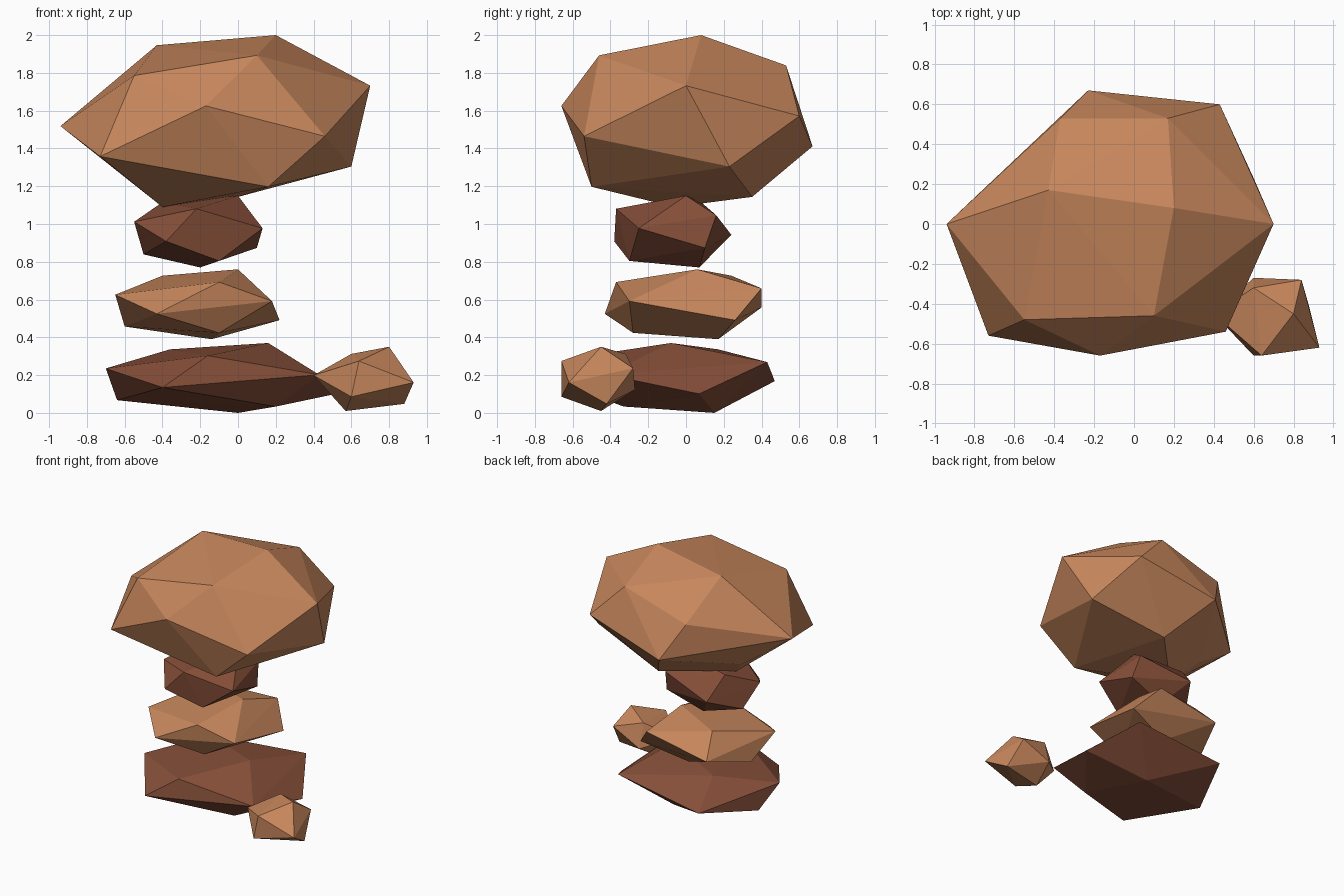
import bpy
import bmesh
import math

default_cube = bpy.data.objects.get("Cube")
if default_cube:
    bpy.data.objects.remove(default_cube, do_unlink=True)


def make_material(name, colour):
    material = bpy.data.materials.new(name)
    material.use_nodes = True
    material.diffuse_color = colour
    shader = next(node for node in material.node_tree.nodes
                  if node.type == "BSDF_PRINCIPLED")
    shader.inputs["Base Color"].default_value = colour
    shader.inputs["Roughness"].default_value = 0.9
    return material


def make_rock(name, material, bottom, top, corners):
    """Faceted convex rock whose corners climb in even steps, bottom to top."""
    bm = bmesh.new()
    step = (top - bottom) / (len(corners) - 1)
    for level, (x, y) in enumerate(corners):
        bm.verts.new((x, y, bottom + level * step))
    bmesh.ops.convex_hull(bm, input=bm.verts[:])

    # Drop corners swallowed by the hull
    swallowed = [vert for vert in bm.verts if not vert.link_faces]
    bmesh.ops.delete(bm, geom=swallowed, context="VERTS")

    # Join neighbouring facets that are nearly level with each other
    bmesh.ops.dissolve_limit(bm, angle_limit=math.radians(1),
                             verts=bm.verts[:], edges=bm.edges[:])
    bmesh.ops.recalc_face_normals(bm, faces=bm.faces[:])

    mesh = bpy.data.meshes.new(name)
    bm.to_mesh(mesh)
    bm.free()
    mesh.materials.append(material)
    rock = bpy.data.objects.new(name, mesh)
    bpy.context.scene.collection.objects.link(rock)


sandstone = make_material("sandstone tan", (0.57, 0.24, 0.107, 1))
red_rock = make_material("red brown rock", (0.24, 0.078, 0.041, 1))

# Wide slab at the bottom of the stack
make_rock("base_stone", red_rock, bottom=0, top=.37, corners=[
    (0, .15), (.2, -.33), (-.64, 0), (.52, .07),
    (-.4, -.6), (-.44, .47), (.43, -.42), (-.7, -.18),
    (.3, .43), (-.16, -.52), (-.36, .17), (.16, -.08),
])

# Second stone
make_rock("lower_middle_stone", sandstone, bottom=.39, top=.76, corners=[
    (-.14, .17), (-.1, -.28), (-.6, .04), (.22, .26),
    (-.43, -.43), (-.46, .4), (.18, -.3), (-.65, -.2),
    (.07, .4), (-.1, -.37), (-.4, .24), (0, .06),
])

# Small third stone that carries the boulder
make_rock("upper_middle_stone", red_rock, bottom=.77, top=1.15, corners=[
    (-.2, .07), (-.1, -.3), (-.5, 0), (.1, .1),
    (-.38, -.38), (-.35, .24), (.13, -.25), (-.55, -.15),
    (.07, .16), (-.22, -.37), (-.4, .08), (0, 0),
])

# Big boulder balanced on top
make_rock("top_boulder", sandstone, bottom=1.09, top=2, corners=[
    (-.4, -.06), (0, .35), (.16, -.5), (-.56, .1), (.6, .23), (-.73, -.56),
    (-.23, .67), (.46, -.54), (-.94, 0), (.43, .6), (-.17, -.66), (-.37, .53),
    (.7, 0), (-.55, -.48), (.17, .53), (.1, -.46), (-.43, .17), (.2, .08),
])

# Pebble lying beside the slab
make_rock("side_pebble", sandstone, bottom=.01, top=.35, corners=[
    (.57, -.45), (.88, -.42), (.6, -.66), (.6, -.27), (.93, -.62),
    (.4, -.45), (.84, -.28), (.64, -.66), (.6, -.32), (.8, -.45),
])
